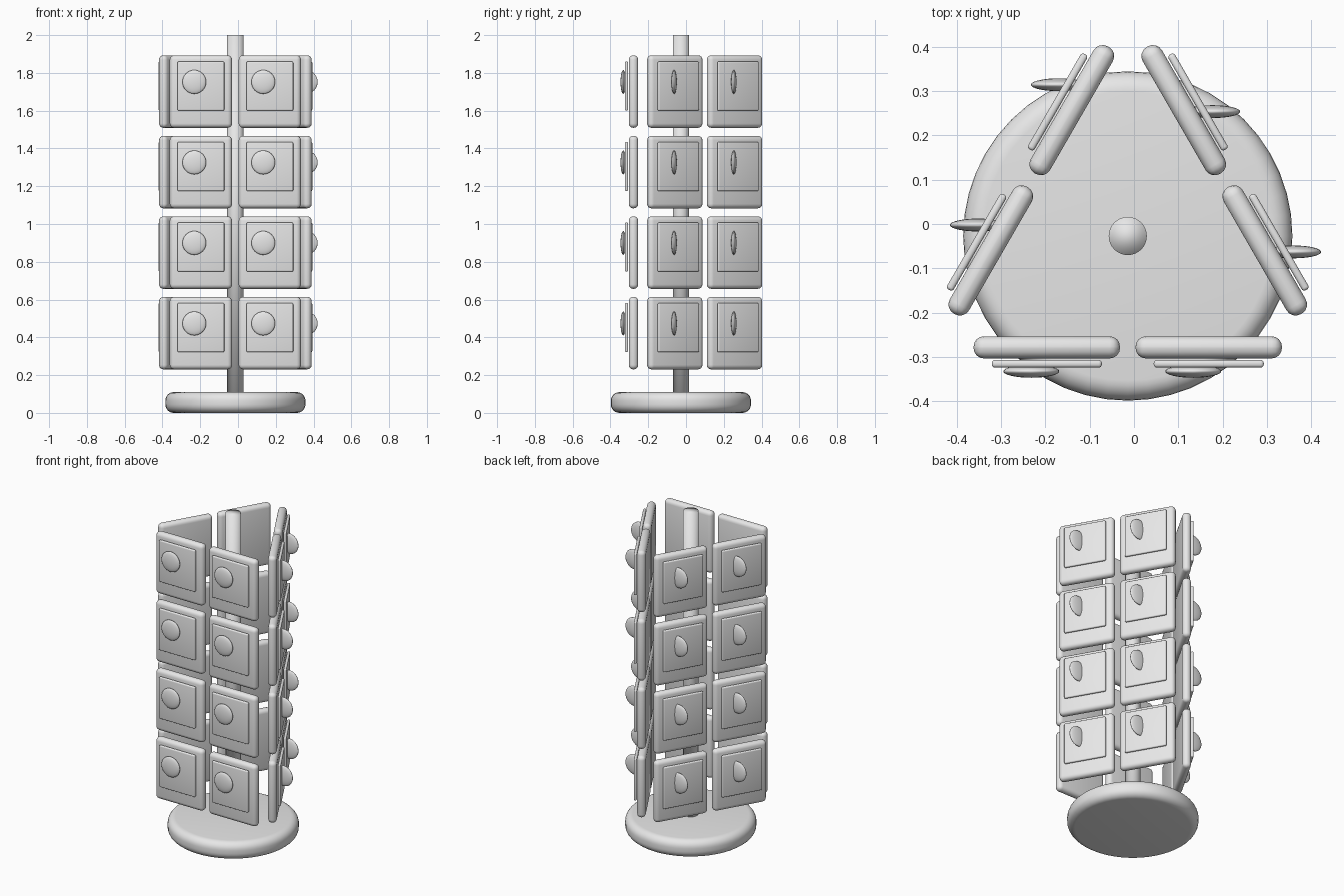
import bpy, math
from mathutils import Matrix, Vector

if "Cube" in bpy.data.objects:
    bpy.data.objects.remove(bpy.data.objects["Cube"])

AXIS = Vector((-0.014, -0.027, 0))      # centre of the turning stand
ROWS = [0.4225 + 0.4262 * i for i in range(4)]

grey = bpy.data.materials.new("light grey")
grey.diffuse_color = (0.8, 0.8, 0.8, 1)
grey.use_nodes = True
grey.node_tree.nodes["Principled BSDF"].inputs["Base Color"].default_value = grey.diffuse_color


def finish(name, bevel=0, segments=4, angle=40):
    ob = bpy.context.object
    ob.name = name
    ob.data.materials.append(grey)
    bpy.ops.object.transform_apply(location=False, rotation=False, scale=True)
    if bevel:
        m = ob.modifiers.new("rounded edges", 'BEVEL')
        m.width, m.segments, m.limit_method = bevel, segments, 'ANGLE'
        m.angle_limit = math.radians(40)
        bpy.ops.object.modifier_apply(modifier=m.name)
    bpy.ops.object.shade_smooth_by_angle(angle=math.radians(angle))
    return ob


def slab(name, loc, turn, size, bevel):
    bpy.ops.mesh.primitive_cube_add(size=1, location=loc, rotation=(0, 0, turn))
    bpy.context.object.scale = size
    return finish(name, bevel)


# Round foot with a soft rim
bpy.ops.mesh.primitive_cylinder_add(vertices=48, radius=0.371, depth=0.11,
                                    location=AXIS + Vector((0, 0, 0.055)))
finish("base", 0.045, 6)

# Central post, smooth over the cap as well
bpy.ops.mesh.primitive_cylinder_add(vertices=32, radius=0.043, depth=1.93,
                                    location=AXIS + Vector((0, 0, 1.035)))
finish("post", angle=180)

# Three sides, two columns, four rows of display cards
for side in range(3):
    turn = math.radians(120 * side)
    spin = Matrix.Rotation(turn, 3, 'Z')
    for col in (-0.1825, 0.1825):
        for z in ROWS:
            def at(dx, y, dz):
                return AXIS + spin @ Vector((col + dx, y, z + dz))

            slab("card", at(0, -0.251, 0), turn, (0.33, 0.05, 0.384), 0.0235)
            slab("raised_panel", at(0, -0.288, 0.029), turn, (0.248, 0.017, 0.26), 0.007)

            # Flattened button, always facing the front
            bpy.ops.mesh.primitive_uv_sphere_add(segments=32, ring_count=16, radius=1,
                                                 location=at(-0.035, -0.305, 0.051))
            bpy.context.object.scale = (0.063, 0.0145, 0.063)
            finish("button", angle=180)
